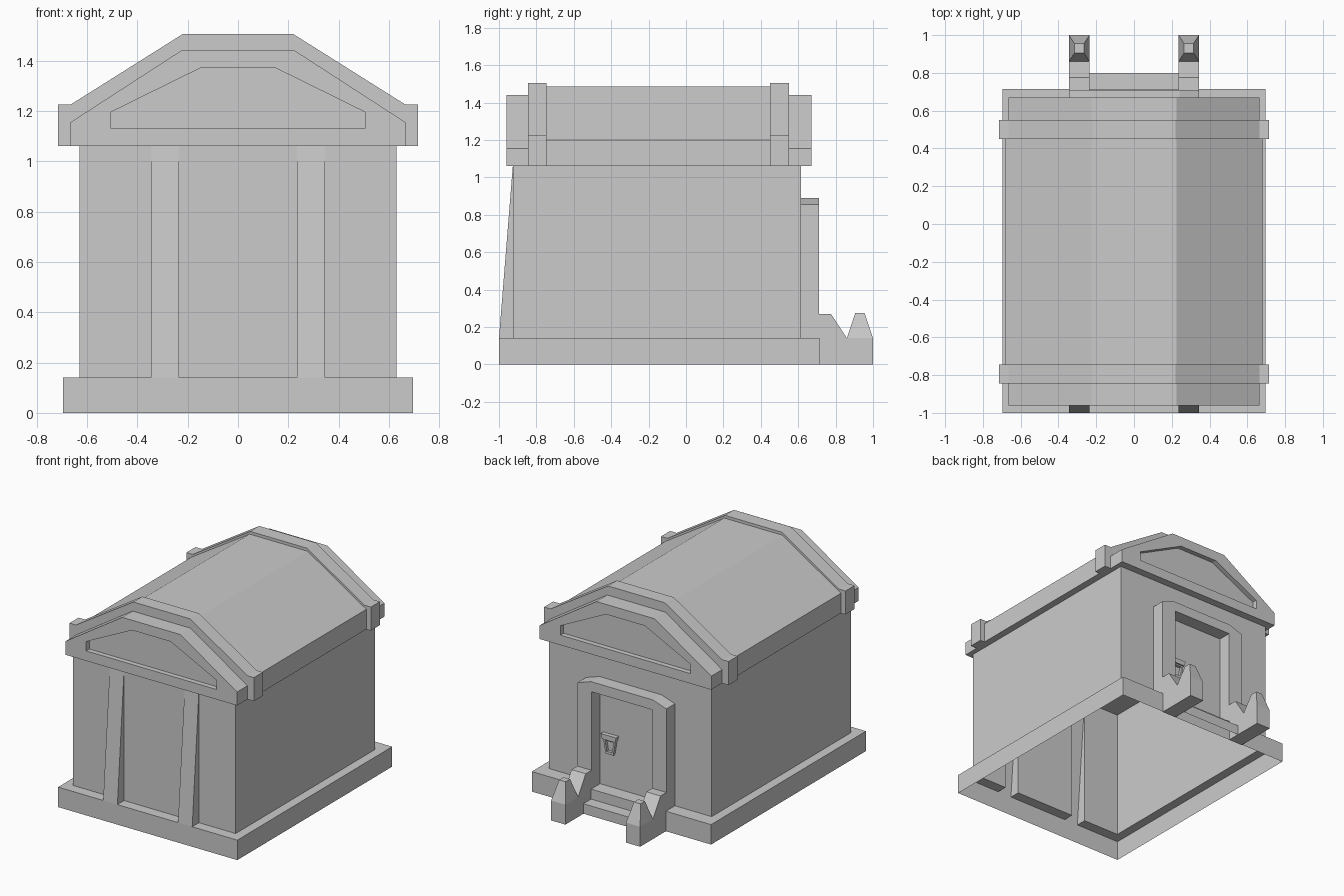
import bpy, bmesh

if "Cube" in bpy.data.objects:
    bpy.data.objects.remove(bpy.data.objects["Cube"])


def make(name, build, mirror=False):
    """New object from a bmesh-building function, optionally mirrored in x."""
    bm = bmesh.new()
    build(bm)
    bmesh.ops.remove_doubles(bm, verts=bm.verts, dist=1e-5)
    bmesh.ops.recalc_face_normals(bm, faces=bm.faces)
    me = bpy.data.meshes.new(name)
    bm.to_mesh(me)
    bm.free()
    ob = bpy.data.objects.new(name, me)
    bpy.context.scene.collection.objects.link(ob)
    if mirror:
        m = ob.modifiers.new("mirror", 'MIRROR')
        m.use_mirror_merge = False
    return ob


def loft(name, rings, start=True, end=True, mirror=False):
    """Skin through rings of equal point count, with optional end caps."""
    def build(bm):
        vs = [[bm.verts.new(p) for p in r] for r in rings]
        n = len(vs[0])
        for a, b in zip(vs, vs[1:]):
            for i in range(n):
                j = (i + 1) % n
                bm.faces.new((a[i], a[j], b[j], b[i]))
        if start:
            bm.faces.new(vs[0])
        if end:
            bm.faces.new(vs[-1])
    return make(name, build, mirror)


def rect(x0, x1, y0, y1, z):
    return [(x0, y0, z), (x1, y0, z), (x1, y1, z), (x0, y1, z)]


def sym(half, y):
    """Closed ring in the xz plane from its right half, bottom to top."""
    return ([(x, y, z) for x, z in half] +
            [(-x, y, z) for x, z in reversed(half)])


# Hollow plinth, open underneath, with a ledge around the walls
BX, YF, YB, ZB, ZW = 0.695, -1.0, 0.715, 0.14, 1.06
WX, WF, WB, P0, P1 = 0.63, -0.925, 0.615, 0.235, 0.345
loft("plinth", [rect(-BX, BX, YF, YB, 0), rect(-BX, BX, YF, YB, ZB)], False, False)


def ledge(bm):
    strips = [(-BX, -WX, YF, YB), (WX, BX, YF, YB), (-WX, WX, WB, YB),
              (-WX, -P1, YF, WF), (-P0, P0, YF, WF), (P1, WX, YF, WF)]
    for s in strips:
        bm.faces.new([bm.verts.new(p) for p in rect(*s, ZB)])


make("plinth_ledge", ledge)


# Walls with two tapering buttresses on the front
def wall_ring(y, z):
    right = [(P0, WF), (P0, y), (P1, y), (P1, WF), (WX, WF), (WX, WB)]
    return ([(a, b, z) for a, b in right] +
            [(-a, b, z) for a, b in reversed(right)])


loft("walls", [wall_ring(YF, ZB), wall_ring(WF - 0.001, ZW)], False, False)

# Roof vault and the two raised bands
roof = [(0.68, ZW), (0.68, 1.20), (0.225, 1.485)]
band = [(0.715, ZW), (0.715, 1.225), (0.665, 1.225), (0.22, 1.505)]
loft("roof", [sym(roof, -0.75), sym(roof, 0.455)])
for name, y0, y1 in (("front", -0.845, -0.745), ("back", 0.45, 0.55)):
    loft(name + "_roof_band", [sym(band, y0), sym(band, y1)])

# Pediments with a sunken panel
outer = [(0.665, ZW), (0.665, 1.155), (0.225, 1.44)]
inner = [(0.505, 1.13), (0.505, 1.195), (0.15, 1.37)]
for name, y0, y1, d in (("front", -0.845, -0.96, 0.035), ("back", 0.55, 0.67, -0.035)):
    loft(name + "_pediment",
         [sym(outer, y0), sym(outer, y1), sym(inner, y1), sym(inner, y1 + d)])

# Door surround on the back wall
arch = [(P0, ZB), (P1, ZB), (P1, 0.855), (0.24, 0.89)]
surround = [[(x, y, z) for x, z in arch + [(-x, z) for x, z in reversed(arch)]
             + [(-P0, 0.82), (P0, 0.82)]] for y in (WB, 0.71)]
loft("door_surround", surround)

# Door handle: backplate and a tapering hanging ring
HX = 0.15
loft("handle_plate", [[(HX + s * w, y, z) for s, w, z in
                       ((-1, .05, .475), (1, .05, .475), (1, .06, .51), (-1, .06, .51))]
                      for y in (WB, WB + 0.03)])


def trap(top, bottom, z1, z0, y):
    return [(HX - bottom, y, z0), (HX + bottom, y, z0), (HX + top, y, z1), (HX - top, y, z1)]


out, hole = (0.048, 0.03, 0.48, 0.375), (0.033, 0.02, 0.465, 0.392)
loft("handle_ring", [trap(*out, WB), trap(*out, WB + 0.02), trap(*hole, WB + 0.02),
                     trap(*hole, WB), trap(*out, WB)], False, False)

# Entrance step between the cheek walls
loft("entrance_step", [rect(-P0, P0, 0.71, 0.80, 0), rect(-P0, P0, 0.71, 0.80, 0.07)], False)

# Cheek walls and their tapered end posts
cheek = [(0.71, 0), (1.0, 0), (1.0, ZB), (0.86, ZB), (0.775, 0.27), (0.71, 0.27)]
loft("cheek_wall", [[(x, y, z) for y, z in cheek] for x in (P0, P1)], mirror=True)
loft("end_post", [rect(P0, P1, 0.86, 1.0, ZB), rect(0.265, 0.315, 0.905, 0.955, 0.275)],
     False, mirror=True)
